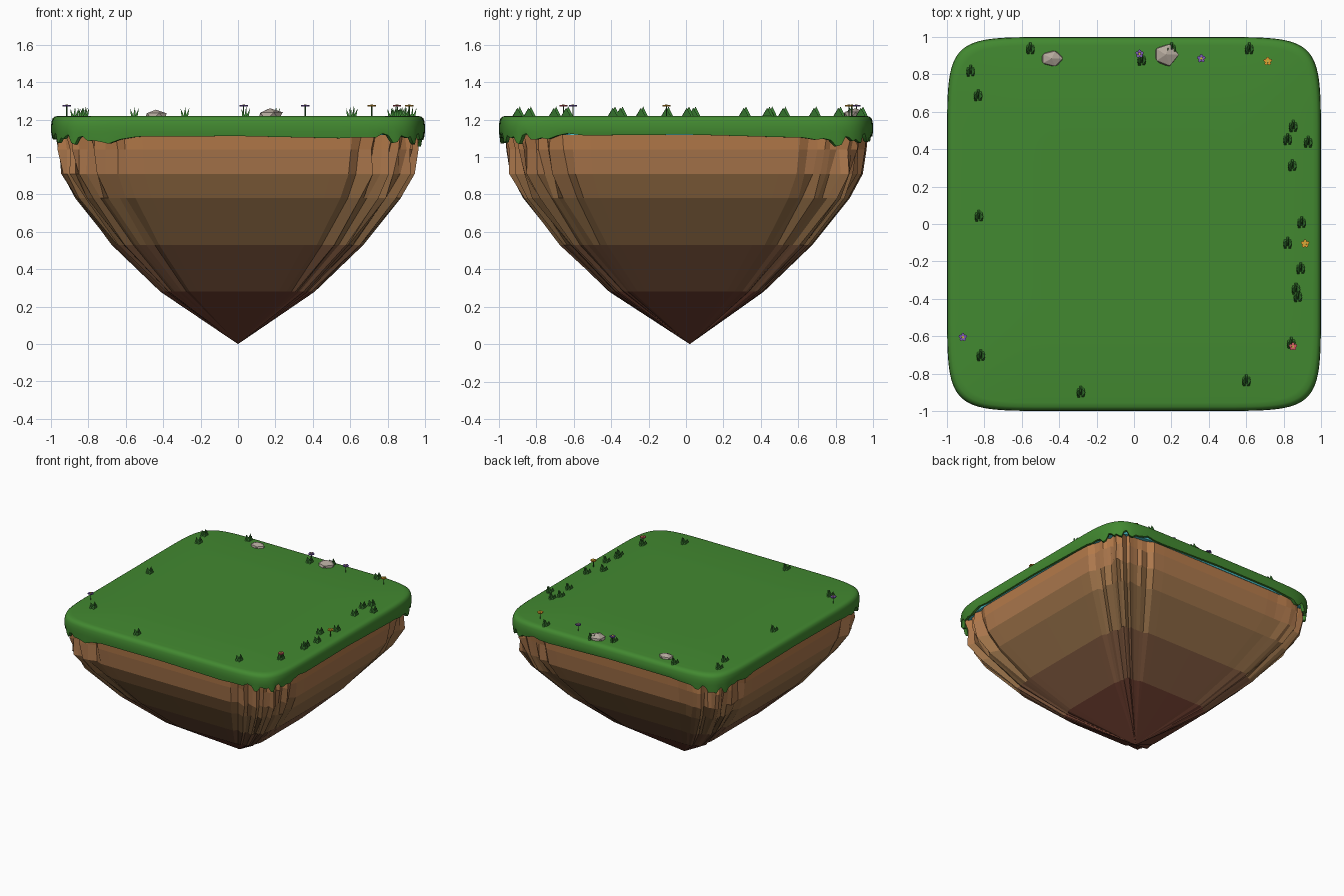
import bpy, bmesh, random
from math import sin, cos, pi, copysign
from mathutils import Matrix, Vector

if "Cube" in bpy.data.objects:
    bpy.data.objects.remove(bpy.data.objects["Cube"])

random.seed(4)


def material(name, rgb):
    m = bpy.data.materials.new(name)
    m.diffuse_color = (*rgb, 1)
    m.use_nodes = True
    m.node_tree.nodes["Principled BSDF"].inputs["Base Color"].default_value = m.diffuse_color
    return m


def finish(bm, name, mats, smooth=False):
    me = bpy.data.meshes.new(name)
    bm.normal_update()
    bm.to_mesh(me)
    bm.free()
    ob = bpy.data.objects.new(name, me)
    bpy.context.collection.objects.link(ob)
    for m in mats:
        me.materials.append(m)
    if smooth:
        bpy.ops.object.select_all(action='DESELECT')
        ob.select_set(True)
        bpy.context.view_layer.objects.active = ob
        bpy.ops.object.shade_smooth_by_angle(angle=0.9)
    return ob


def outline(t, n):
    # rounded square, with points gathered at the corners
    f = lambda v: copysign(abs(v) ** (2 / n), v) if abs(v) > 1e-6 else 0
    return f(cos(t)), f(sin(t))


def loft(bm, rings, start=None, end=None):
    # rings of points become bands; optional fan points close the ends
    vs = [[bm.verts.new(p) for p in r] for r in rings]
    n = len(vs[0])
    for k in range(len(vs) - 1):
        for i in range(n):
            j = (i + 1) % n
            f = bm.faces.new((vs[k][i], vs[k + 1][i], vs[k + 1][j], vs[k][j]))
            f.material_index = k
    for ring, p, idx, flip in ((vs[0], start, 0, 0), (vs[-1], end, len(vs) - 1, 1)):
        if p:
            c = bm.verts.new(p)
            for i in range(n):
                a, b = ring[i], ring[(i + 1) % n]
                f = bm.faces.new((c, b, a) if flip else (c, a, b))
                f.material_index = idx


# Faceted earth cone: (half width, height) per ring, fluted at the corners
SEG = 80
levels = [(.968, 1.125), (.96, 1.04), (.94, .91), (.87, .78), (.67, .53), (.41, .28)]
column = [random.uniform(-.035, .025) if 2 < i % 20 < 18 else 0 for i in range(SEG)]
rings = []
for k, (w, z) in enumerate(levels):
    ring = []
    for i in range(SEG):
        x, y = outline(2 * pi * i / SEG, 8)
        s = w * (1 + column[i] + (random.uniform(-.02, .02) if column[i] and k else 0))
        lim = w + .005
        ring.append((max(-lim, min(lim, x * s)), max(-lim, min(lim, y * s)), z))
    rings.append(ring)
bm = bmesh.new()
loft(bm, rings, (0, 0, 1.125), (0, .02, 0))
earth = [(.47, .20, .07), (.42, .19, .075), (.36, .18, .07), (.30, .16, .065), (.22, .10, .05), (.16, .05, .03)]
finish(bm, "earth", [material(f"earth_{i}", c) for i, c in enumerate(earth)])

# Thin water layer between earth and turf
bm = bmesh.new()
N = 96
loft(bm, [[(.972 * x, .972 * y, z) for x, y in (outline(2 * pi * i / N, 8) for i in range(N))]
          for z in (1.16, 1.117)], (0, 0, 1.16), (0, 0, 1.117))
finish(bm, "water_layer", [material("water", (.08, .6, .65))])


# Turf slab with rounded rim and dripping lower edge
def hem(t):
    corner = abs(sin(2 * t)) ** .6
    drip = .5 + .35 * sin(17 * t + 1) + .3 * sin(29 * t + 2)
    return 1.127 - .06 * corner * max(0, min(1, drip)) - .022 * max(0, sin(3 * t + .6)) ** 2


def turf_ring(w, z):
    out = []
    for i in range(N):
        t = 2 * pi * i / N
        x, y = outline(t, 9)
        out.append((w * x, w * y, z if z else hem(t)))
    return out


bm = bmesh.new()
loft(bm, [turf_ring(w, z) for w, z in
          ((.5, 1.22), (.955, 1.22), (.978, 1.217), (.991, 1.207), (.997, 1.19), (1, 1.165),
           (1, 1.135), (.996, None), (.978, None), (.97, 1.14))], (0, 0, 1.22), (0, 0, 1.14))
for f in bm.faces:
    f.material_index = 0
finish(bm, "turf", [material("turf", (.055, .25, .03))], True)

# Grass tufts: three leaning triangular blades each
TOP = 1.218
tufts = [(-.555, .94), (-.875, .82), (-.835, .69), (-.83, .045), (-.82, -.7), (-.285, -.895), (.6, -.835),
         (.04, .88), (.2, .94), (.615, .94), (.85, .525), (.82, .455), (.93, .44), (.845, .315), (.895, .01),
         (.82, -.1), (.89, -.235), (.865, -.345), (.875, -.385), (.84, -.635)]
bm = bmesh.new()
for x, y in tufts:
    for dx, dy, lean, h in ((-.01, -.008, -.012, .042), (.001, .006, .003, .052), (.011, -.006, .014, .045)):
        base = [bm.verts.new((x + dx + a, y + dy + b, TOP))
                for a, b in ((-.007, -.025), (.007, -.025), (.007, .025), (-.007, .025))]
        tip = bm.verts.new((x + dx + lean, y + dy, TOP + h))
        for i in range(4):
            bm.faces.new((base[i], base[(i + 1) % 4], tip))
finish(bm, "grass_tufts", [material("blade", (.04, .2, .03))])

# Flowers: thin stem, five petals and a centre
flowers = {"purple": ((.2, .1, .45), [(.03, .91), (.36, .885), (-.915, -.605)]),
           "orange": ((.75, .35, .03), [(.715, .87), (.915, -.105)]),
           "red": ((.6, .1, .12), [(.85, -.655)])}
stem_mat, heart = material("stem", (.03, .15, .025)), material("flower_centre", (.6, .45, .05))


def disc(bm, x, y, z, r, h, seg, mat):
    v = bmesh.ops.create_cone(bm, cap_ends=True, segments=seg, radius1=r, radius2=r, depth=h,
                              matrix=Matrix.Translation((x, y, z)))["verts"]
    for f in {f for q in v for f in q.link_faces}:
        f.material_index = mat


for name, (rgb, spots) in flowers.items():
    bm = bmesh.new()
    for x, y in spots:
        disc(bm, x, y, TOP + .027, .0035, .055, 5, 0)
        for i in range(5):
            a = 2 * pi * i / 5 + pi / 2
            disc(bm, x + .014 * cos(a), y + .014 * sin(a), TOP + .056, .009, .008, 8, 1)
        disc(bm, x, y, TOP + .058, .007, .01, 8, 2)
    finish(bm, f"{name}_flowers", [stem_mat, material(f"{name}_petal", rgb), heart])

# Boulders: squashed jittered spheres
stone = material("stone", (.45, .39, .33))
for i, (x, y, rx, ry, rz) in enumerate([(-.44, .885, .064, .046, .036), (.17, .905, .074, .066, .046)]):
    bm = bmesh.new()
    bmesh.ops.create_icosphere(bm, subdivisions=1, radius=1)
    for v in bm.verts:
        v.co = Vector((v.co.x * rx, v.co.y * ry, v.co.z * rz)) * random.uniform(.85, 1.08) + Vector((x, y, TOP))
    finish(bm, f"boulder_{i + 1}", [stone])
